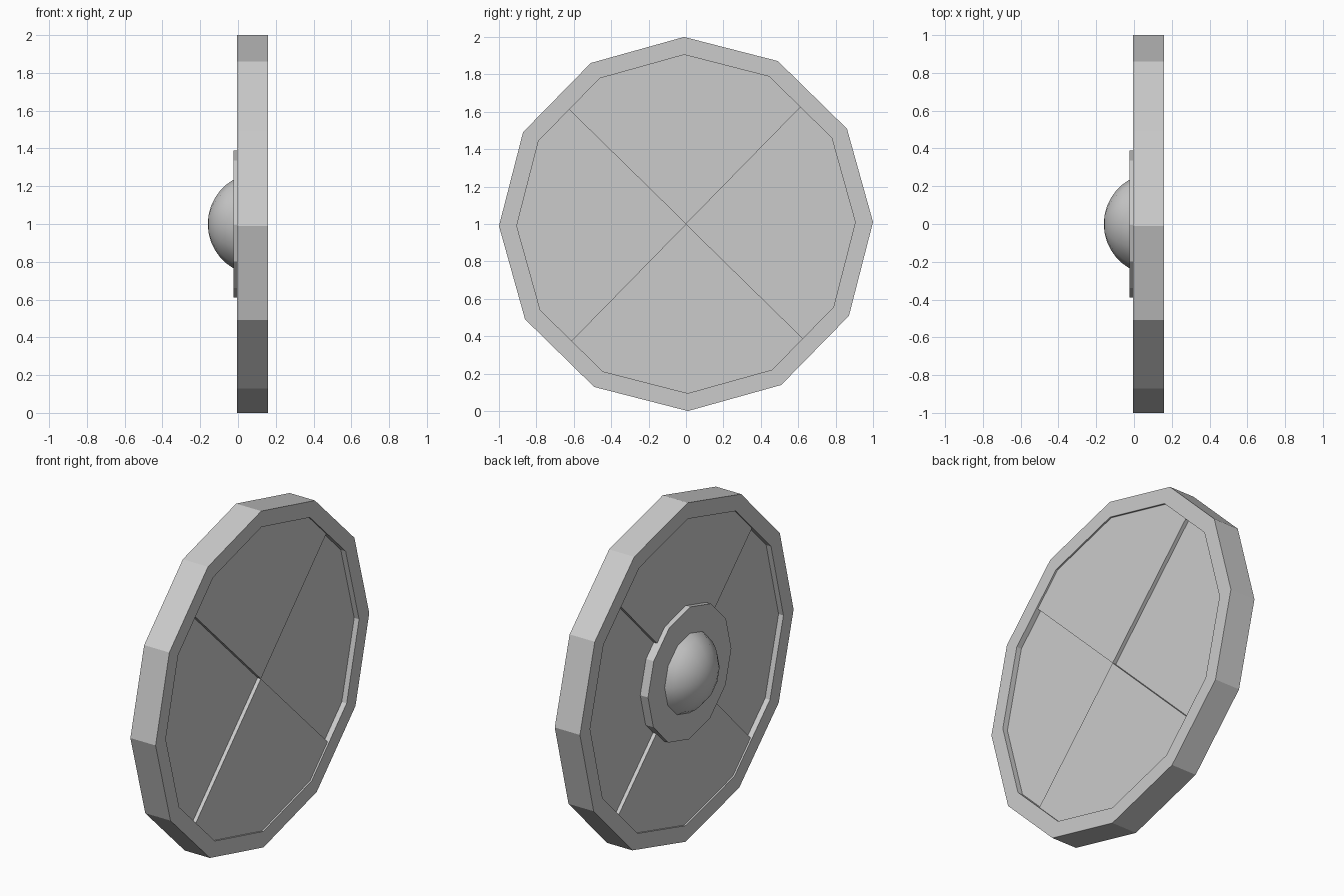
import bpy, bmesh, math

if "Cube" in bpy.data.objects:
    bpy.data.objects.remove(bpy.data.objects["Cube"])

TILT = math.radians(0.6)
CZ = 1.0                     # height of the shield centre
X0, X1 = -0.005, 0.16        # rim front and back
R_IN = 0.905


def polar(r, deg):
    a = math.radians(deg) + TILT
    return (r * math.cos(a), CZ + r * math.sin(a))


def finish(name, bm):
    bmesh.ops.recalc_face_normals(bm, faces=bm.faces)
    me = bpy.data.meshes.new(name)
    bm.to_mesh(me)
    bm.free()
    ob = bpy.data.objects.new(name, me)
    bpy.context.collection.objects.link(ob)
    return ob


def prism(name, outline, xa, xb):
    """Extrude a (y, z) outline along x."""
    bm = bmesh.new()
    f = bm.faces.new([bm.verts.new((xa, y, z)) for y, z in outline])
    ext = bmesh.ops.extrude_face_region(bm, geom=[f], use_keep_orig=True)
    vs = [g for g in ext["geom"] if isinstance(g, bmesh.types.BMVert)]
    bmesh.ops.translate(bm, verts=vs, vec=(xb - xa, 0, 0))
    return finish(name, bm)


def lathe(name, profile, closed=False, n=12):
    """Revolve an (x, radius) profile around the shield axis."""
    bm = bmesh.new()
    rings = []
    for x, r in profile:
        if r < 1e-6:
            rings.append([bm.verts.new((x, 0, CZ))] * n)
        else:
            rings.append([bm.verts.new((x, *polar(r, 360 * i / n))) for i in range(n)])
    pairs = list(zip(rings, rings[1:]))
    if closed:
        pairs.append((rings[-1], rings[0]))
    for a, b in pairs:
        for i in range(n):
            j = (i + 1) % n
            bm.faces.new(list(dict.fromkeys([a[i], a[j], b[j], b[i]])))
    return finish(name, bm)


# Twelve-sided rim
lathe("rim", [(X0, R_IN), (X0, 1.0), (X1, 1.0), (X1, R_IN)], closed=True)

# Quarter panels: top and bottom thicker, the two sides recessed
mid = R_IN * math.cos(math.radians(15))
for name, start, inset in (("right_panel", -45, 0.032), ("top_panel", 45, 0.01),
                           ("left_panel", 135, 0.032), ("bottom_panel", 225, 0.01)):
    pts = [(0, CZ), polar(mid, start)]
    pts += [polar(R_IN, start + d) for d in (15, 45, 75)]
    pts.append(polar(mid, start + 90))
    prism(name, pts, X0 + inset, X1 - inset)

# Boss plate
prism("boss_plate", [polar(0.39, 30 * i) for i in range(12)], -0.024, 0.04)

# Smooth dome: spherical cap
base, h, rad = -0.02, 0.14, 0.237
R = (rad * rad + h * h) / (2 * h)
top = math.asin(rad / R)
cap = []
for k in range(7):
    a = top * k / 6
    cap.append((base - h + R * (1 - math.cos(a)), R * math.sin(a)))
dome = lathe("boss_dome", cap, n=12)
for p in dome.data.polygons:
    p.use_smooth = True
